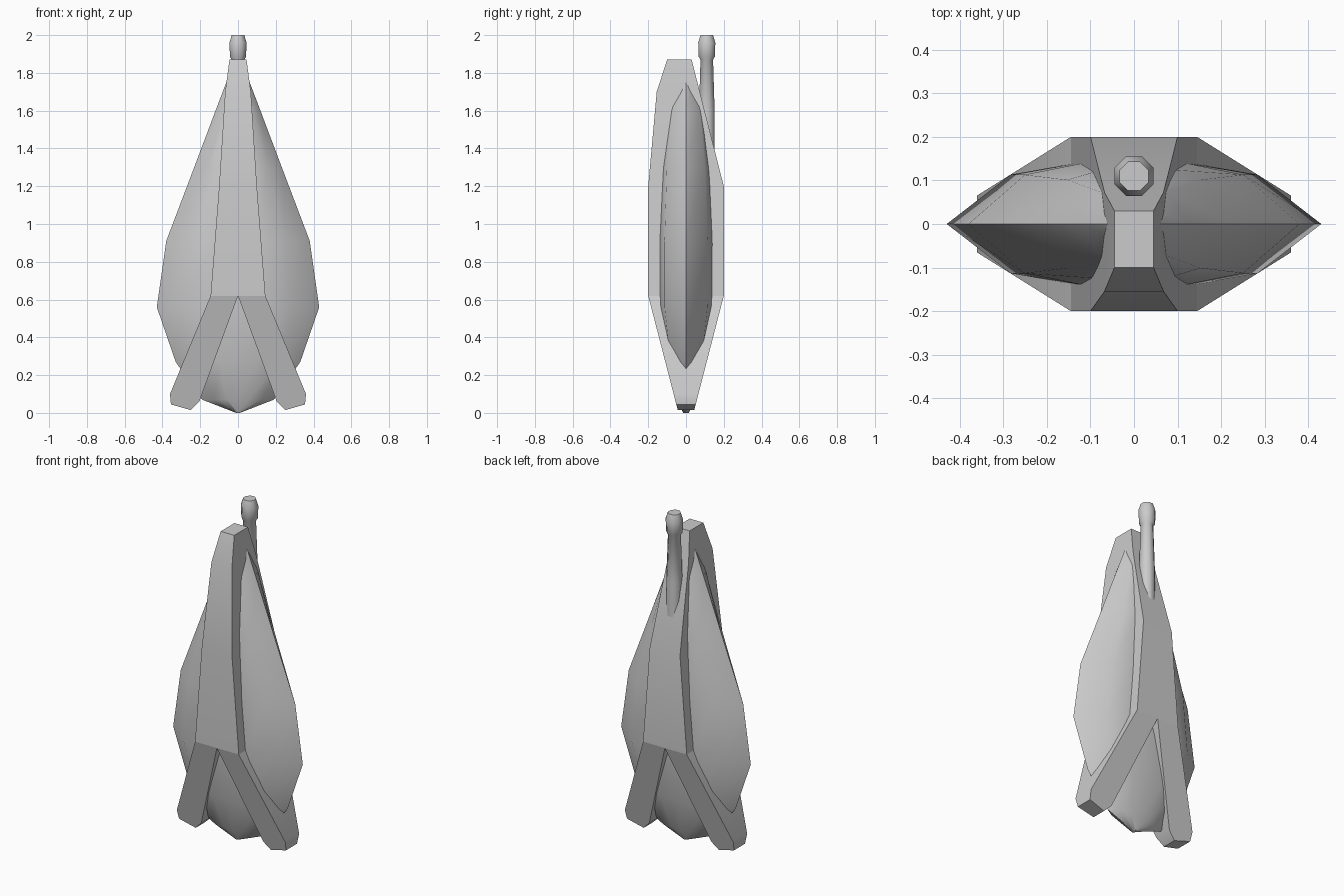
import bpy, bmesh, math

if "Cube" in bpy.data.objects:
    bpy.data.objects.remove(bpy.data.objects["Cube"])


def finish(name, bm, angle=40):
    bmesh.ops.recalc_face_normals(bm, faces=bm.faces)
    me = bpy.data.meshes.new(name)
    bm.to_mesh(me)
    bm.free()
    ob = bpy.data.objects.new(name, me)
    bpy.context.collection.objects.link(ob)
    bpy.ops.object.select_all(action='DESELECT')
    ob.select_set(True)
    bpy.context.view_layer.objects.active = ob
    bpy.ops.object.shade_smooth_by_angle(angle=math.radians(angle))
    return ob


def loft(name, rings, angle=40):
    """Skin a list of equal-length closed rings and cap both ends."""
    bm = bmesh.new()
    vs = [[bm.verts.new(p) for p in r] for r in rings]
    n = len(vs[0])
    for a, b in zip(vs, vs[1:]):
        for i in range(n):
            j = (i + 1) % n
            bm.faces.new((a[i], a[j], b[j], b[i]))
    bm.faces.new(vs[0])
    bm.faces.new(vs[-1])
    return finish(name, bm, angle)


# Lens-shaped hull: z, half width, half depth
def lens(z, w, d):
    half = [(1, 0), (.66, .78), (.3, .97), (0, 1), (-.3, .97), (-.66, .78)]
    return [(s * x * w, s * y * d, z) for s in (1, -1) for x, y in half]


loft("hull", [lens(*r) for r in (
    (0.0, .01, .015), (.07, .19, .05), (.27, .33, .105), (.56, .43, .145),
    (.91, .38, .145), (1.3, .232, .13), (1.6, .119, .095), (1.75, .062, .05))], 50)


# Central spine wrapping front and back: z, half width, front y, back y
def rect(z, w, y0, y1):
    return [(-w, y0, z), (w, y0, z), (w, y1, z), (-w, y1, z)]


loft("spine", [rect(*r) for r in (
    (.62, .145, -.2, .2), (1.2, .10, -.2, .2),
    (1.7, .068, -.155, .073), (1.87, .045, -.10, .03))])

# Splayed legs, tapering in depth towards the foot
outline = [(0, .62), (.145, .62), (.36, .10), (.355, .045), (.25, .015), (.205, .06)]


def depth(z):
    return .045 + .155 * (z - .02) / .6


for side, label in ((1, "right_leg"), (-1, "left_leg")):
    loft(label, [[(side * x, s * depth(z), z) for x, z in outline] for s in (-1, 1)])

# Rear stem with a rounded knob, eight-sided
profile = [(.045, 1.30), (.045, 1.60), (.036, 1.87), (.046, 1.885),
           (.049, 1.96), (.036, 2.0)]
loft("stem", [[(r * math.cos(k * math.pi / 4 + math.pi / 8),
                .11 + r * math.sin(k * math.pi / 4 + math.pi / 8), z)
               for k in range(8)] for r, z in profile], 50)
